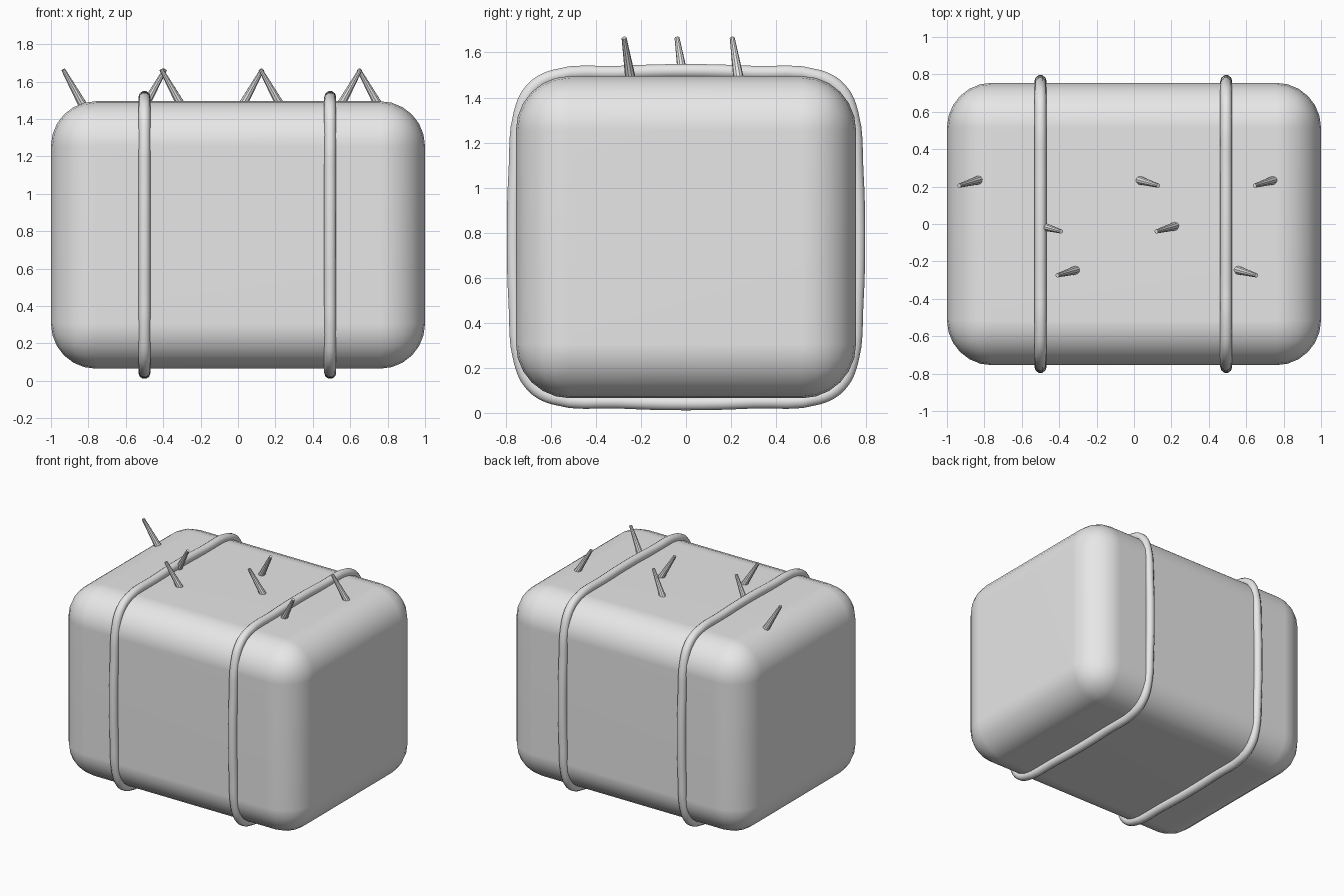
import bpy
import bmesh
from mathutils import Vector

old = bpy.data.objects.get("Cube")
if old:
    bpy.data.objects.remove(old, do_unlink=True)

grey = bpy.data.materials.new("plain_grey")
grey.use_nodes = True
grey.diffuse_color = (0.8, 0.8, 0.8, 1)
grey.node_tree.nodes["Principled BSDF"].inputs["Base Color"].default_value = grey.diffuse_color

MID_Z = 0.78


def add_mesh(name, bm):
    mesh = bpy.data.meshes.new(name)
    bmesh.ops.recalc_face_normals(bm, faces=bm.faces)
    for face in bm.faces:
        face.smooth = True
    bm.to_mesh(mesh)
    bm.free()
    mesh.materials.append(grey)
    obj = bpy.data.objects.new(name, mesh)
    bpy.context.collection.objects.link(obj)
    return obj


# Bale body: a box with generously rounded edges
bm = bmesh.new()
bmesh.ops.create_cube(bm, size=1)
bmesh.ops.scale(bm, vec=(2, 1.51, 1.43), verts=bm.verts)
bmesh.ops.translate(bm, vec=(0, 0, MID_Z), verts=bm.verts)
bmesh.ops.bevel(bm, geom=bm.edges[:], offset=0.24, segments=6,
                profile=0.5, affect='EDGES')
body = add_mesh("bale_body", bm)
normals = body.modifiers.new("even_shading", 'WEIGHTED_NORMAL')
normals.keep_sharp = True


# Twine: slightly bowed loops around the bale, from one mirrored quarter
quarter = [(0.765, 0), (0.757, 0.3), (0.735, 0.55), (0.685, 0.655),
           (0.59, 0.712), (0.3, 0.73), (0, 0.738)]
half = quarter + [(-y, z) for y, z in quarter[-2::-1]]
loop = half + [(y, -z) for y, z in half[-2:0:-1]]


def add_twine(name, x):
    curve = bpy.data.curves.new(name, 'CURVE')
    curve.dimensions = '3D'
    curve.bevel_depth = 0.032
    curve.bevel_resolution = 3
    curve.resolution_u = 4
    spline = curve.splines.new('BEZIER')
    spline.bezier_points.add(len(loop) - 1)
    spline.use_cyclic_u = True
    for point, (y, z) in zip(spline.bezier_points, loop):
        point.co = (x, y, MID_Z + z)
        point.handle_left_type = point.handle_right_type = 'AUTO'
    curve.materials.append(grey)
    bpy.context.collection.objects.link(bpy.data.objects.new(name, curve))


add_twine("right_twine", -0.5)
add_twine("left_twine", 0.493)


# Loose straws: tapered stalks leaning left or right, (base x, base y, lean)
def add_straw(name, x, y, lean):
    base = Vector((x, y, 1.475))
    tip = Vector((x + lean * 0.105, y - 0.03, 1.665))
    axis = tip - base
    bm = bmesh.new()
    bmesh.ops.create_cone(bm, cap_ends=True, segments=10, radius1=0.024,
                          radius2=0.011, depth=axis.length)
    turn = axis.to_track_quat('Z', 'Y').to_matrix()
    bmesh.ops.rotate(bm, matrix=turn, verts=bm.verts)
    bmesh.ops.translate(bm, vec=(base + tip) / 2, verts=bm.verts)
    obj = add_mesh(name, bm)
    bpy.ops.object.select_all(action='DESELECT')
    obj.select_set(True)
    bpy.context.view_layer.objects.active = obj
    bpy.ops.object.shade_smooth_by_angle()


straws = [(-0.83, 0.235, -1), (0.025, 0.235, 1), (0.75, 0.235, -1),
          (-0.495, -0.01, 1), (0.225, -0.01, -1),
          (-0.305, -0.245, -1), (0.55, -0.245, 1)]
for number, (x, y, lean) in enumerate(straws, 1):
    add_straw(f"straw_{number}", x, y, lean)
